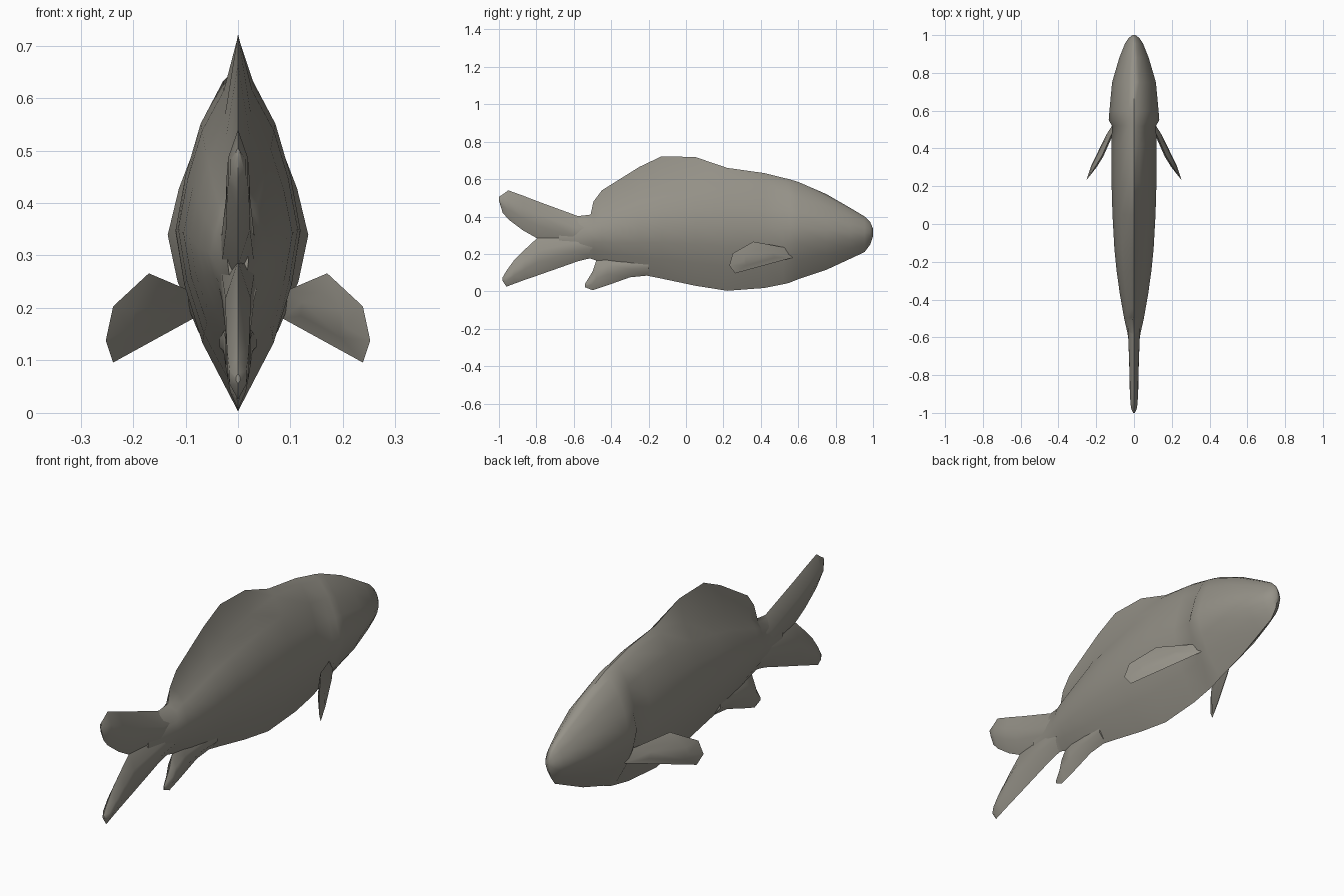
import bpy, bmesh, math
from mathutils import Vector

if "Cube" in bpy.data.objects:
    bpy.data.objects.remove(bpy.data.objects["Cube"])

mat = bpy.data.materials.new("grey brown scales")
mat.diffuse_color = (0.30, 0.285, 0.245, 1)
mat.use_nodes = True
mat.node_tree.nodes["Principled BSDF"].inputs["Base Color"].default_value = mat.diffuse_color


def finish(name, bm):
    """Turn a bmesh into a smooth shaded object."""
    bmesh.ops.remove_doubles(bm, verts=bm.verts, dist=0.0005)
    bmesh.ops.recalc_face_normals(bm, faces=bm.faces)
    mesh = bpy.data.meshes.new(name)
    bm.to_mesh(mesh)
    bm.free()
    mesh.materials.append(mat)
    ob = bpy.data.objects.new(name, mesh)
    bpy.context.collection.objects.link(ob)
    bpy.ops.object.select_all(action='DESELECT')
    ob.select_set(True)
    bpy.context.view_layer.objects.active = ob
    bpy.ops.object.shade_smooth_by_angle(angle=math.radians(50))
    return ob


def loft(name, rings):
    """Skin a list of closed rings and cap both ends."""
    bm = bmesh.new()
    rows = [[bm.verts.new(p) for p in ring] for ring in rings]
    n = len(rows[0])
    for a, b in zip(rows, rows[1:]):
        for i in range(n):
            j = (i + 1) % n
            bm.faces.new((a[i], a[j], b[j], b[i]))
    bm.faces.new(rows[0])
    bm.faces.new(rows[-1])
    return finish(name, bm)


def body_ring(y, back, belly, w, crest):
    """Deep oval section with a keel below and a crest (fin edge) on top."""
    h = back - belly
    half = [(0.57 * w, belly + 0.20 * h), (0.86 * w, belly + 0.37 * h),
            (w, belly + 0.53 * h), (0.84 * w, belly + 0.69 * h),
            (0.60 * w, belly + 0.84 * h), (0.24 * w, belly + 0.965 * h)]
    return ([(0, y, belly)] + [(x, y, z) for x, z in half] + [(0, y, crest)]
            + [(-x, y, z) for x, z in reversed(half)])


def blade_ring(y, top, bottom, w):
    """Pointed lens section of a thin vertical fin."""
    h = top - bottom
    lo, hi = bottom + 0.35 * h, bottom + 0.65 * h
    return [(0, y, bottom), (w, y, lo), (w, y, hi),
            (0, y, top), (-w, y, hi), (-w, y, lo)]


# Body with the dorsal fin drawn up as a crest: y, back, belly, half width, crest
body = [(1.00, .335, .295, .008, .335), (0.985, .37, .25, .028, .37),
        (0.955, .40, .21, .048, .40), (0.88, .445, .175, .078, .445),
        (0.75, .52, .115, .116, .52), (0.60, .585, .065, .130, .585),
        (0.55, .60, .045, .134, .60), (0.52, .607, .038, .117, .607),
        (0.42, .632, .018, .119, .632), (0.22, .655, .003, .119, .66),
        (0.05, .635, .03, .114, .718), (-0.13, .585, .068, .104, .722),
        (-0.25, .545, .092, .092, .665), (-0.37, .485, .125, .075, .59),
        (-0.45, .445, .155, .061, .54), (-0.495, .42, .17, .053, .48),
        (-0.51, .405, .175, .05, .41), (-0.58, .395, .17, .034, .402),
        (-0.68, .36, .21, .02, .36)]
loft("body_and_dorsal_fin", [body_ring(*s) for s in body])

# Forked tail
upper = [(-.50, .40, .24, .035), (-.58, .403, .22, .031), (-.79, .48, .28, .023),
         (-.87, .511, .325, .022), (-.95, .54, .385, .019),
         (-.98, .518, .42, .014), (-1.0, .505, .485, .004)]
lower = [(-.50, .33, .18, .035), (-.58, .32, .16, .031), (-.79, .29, .086, .024),
         (-.86, .225, .062, .023), (-.92, .165, .04, .021),
         (-.96, .11, .025, .016), (-.98, .075, .055, .004)]
loft("upper_tail_lobe", [blade_ring(*s) for s in upper])
loft("lower_tail_lobe", [blade_ring(*s) for s in lower])

# Anal fin
anal = [(-.20, .20, .085, .035), (-.30, .20, .075, .028), (-.42, .20, .032, .024),
        (-.48, .165, .012, .02), (-.50, .105, .006, .015), (-.54, .04, .022, .003)]
loft("anal_fin", [blade_ring(*s) for s in anal])


# Pectoral fins: padded blades swept out from behind the gills
outline = [Vector(p) for p in ((.085, .57, .18), (.09, .54, .232), (.17, .36, .266),
                               (.238, .25, .203), (.252, .232, .138), (.238, .262, .096))]
centre = sum(outline, Vector()) / len(outline)
across = Vector((.85, .48, -.15)).normalized() * 0.014


def pectoral(name, side):
    bm = bmesh.new()
    flip = Vector((side, 1, 1))
    rim = [bm.verts.new(p * flip) for p in outline]
    for sign in (-1, 1):
        pad = [bm.verts.new((p.lerp(centre, 0.5) + across * sign) * flip) for p in outline]
        for i in range(len(rim)):
            j = (i + 1) % len(rim)
            bm.faces.new((rim[i], rim[j], pad[j], pad[i]))
        bm.faces.new(pad)
    finish(name, bm)


pectoral("right_pectoral_fin", 1)
pectoral("left_pectoral_fin", -1)
